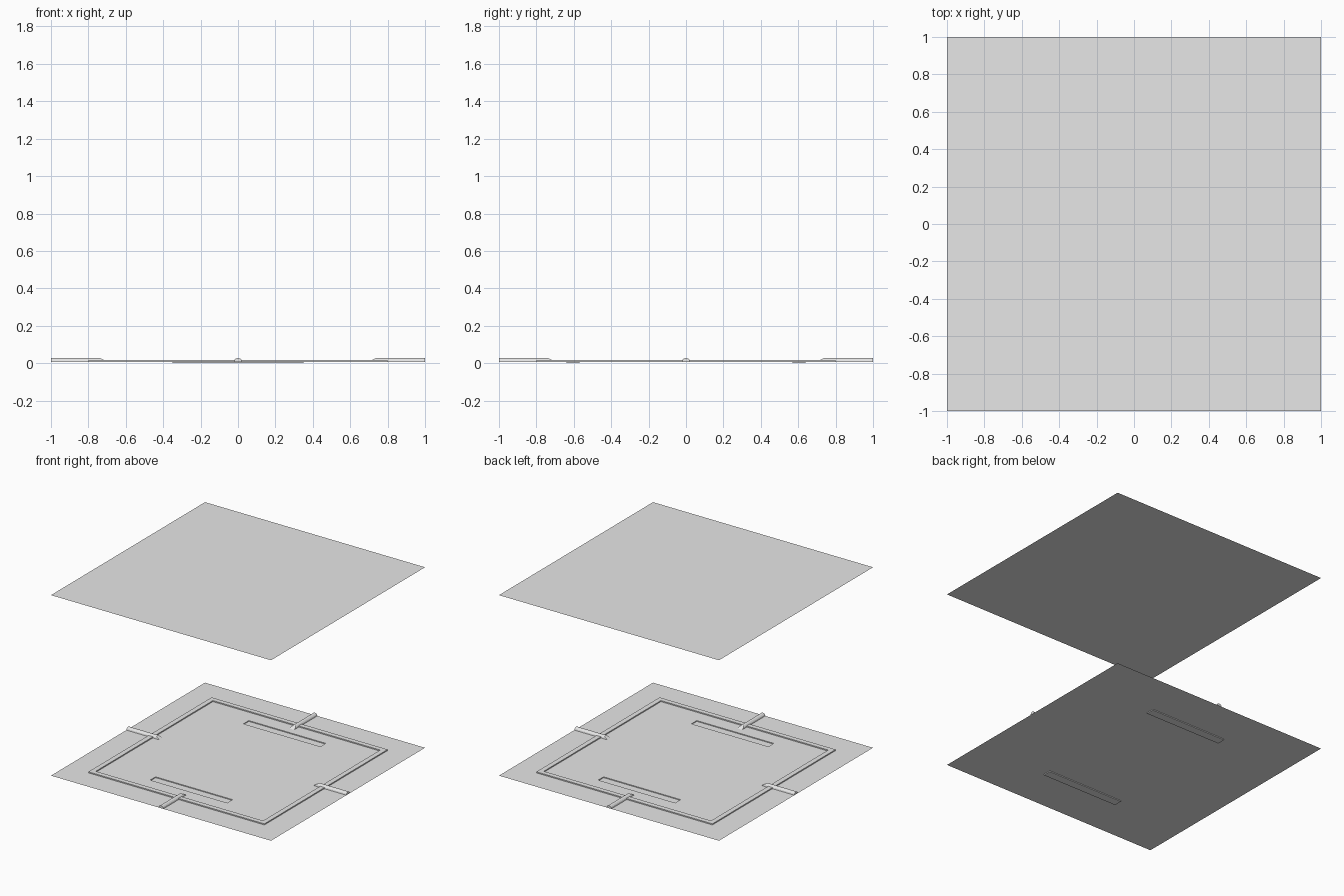
import bpy, bmesh, math
from mathutils import Matrix

if "Cube" in bpy.data.objects:
    bpy.data.objects.remove(bpy.data.objects["Cube"])

grey = bpy.data.materials.new("plain_grey")
grey.use_nodes = True
grey.diffuse_color = (0.8, 0.8, 0.8, 1)
grey.node_tree.nodes["Principled BSDF"].inputs["Base Color"].default_value = (0.8, 0.8, 0.8, 1)

FLOOR = 0.007      # floor level; the slots sink from here to zero
CEILING = 1.49


def finish(name, bm, merge=True):
    if merge:
        bmesh.ops.remove_doubles(bm, verts=bm.verts, dist=1e-5)
    mesh = bpy.data.meshes.new(name)
    bm.to_mesh(mesh)
    bm.free()
    mesh.materials.append(grey)
    obj = bpy.data.objects.new(name, mesh)
    bpy.context.collection.objects.link(obj)
    return obj


def quad(bm, *points):
    return bm.faces.new([bm.verts.new(p) for p in points])


def rect(bm, x0, x1, y0, y1, z):
    return quad(bm, (x0, y0, z), (x1, y0, z), (x1, y1, z), (x0, y1, z))


# Ceiling sheet
bm = bmesh.new()
rect(bm, -1, 1, -1, 1, CEILING)
finish("ceiling", bm)

# Floor sheet with two sunken slots
bm = bmesh.new()
xs = [-1, -0.35, 0.35, 1]
ys = [-1, -0.64, -0.57, 0.57, 0.64, 1]
for i in range(len(xs) - 1):
    for j in range(len(ys) - 1):
        x0, x1, y0, y1 = xs[i], xs[i + 1], ys[j], ys[j + 1]
        if i == 1 and j in (1, 3):
            rect(bm, x0, x1, y0, y1, 0)
            ring = [(x0, y0), (x1, y0), (x1, y1), (x0, y1)]
            for k in range(4):
                a, b = ring[k], ring[(k + 1) % 4]
                quad(bm, (*a, FLOOR), (*b, FLOOR), (*b, 0), (*a, 0))
        else:
            rect(bm, x0, x1, y0, y1, FLOOR)
finish("floor", bm)

# Raised square border
bm = bmesh.new()
outer, inner, top = 0.8, 0.76, 0.016
for k in range(4):
    turn = Matrix.Rotation(k * math.pi / 2, 4, "Z")
    def at(r, side, z):
        return turn @ Matrix.Translation((side * r, -r, z)).translation
    quad(bm, at(outer, -1, top), at(outer, 1, top), at(inner, 1, top), at(inner, -1, top))
    quad(bm, at(outer, -1, FLOOR), at(outer, 1, FLOOR), at(outer, 1, top), at(outer, -1, top))
    quad(bm, at(inner, 1, FLOOR), at(inner, -1, FLOOR), at(inner, -1, top), at(inner, 1, top))
finish("border", bm)

# Half-round conduits crossing the border at the middle of each side
SEGMENTS, RADIUS = 6, 0.021
for k, side in enumerate(("front", "left", "back", "right")):
    bm = bmesh.new()
    start, end = [], []
    for s in range(SEGMENTS + 1):
        a = math.pi * s / SEGMENTS
        x, h = RADIUS * math.cos(a), RADIUS * math.sin(a)
        start.append(bm.verts.new((x, -1, FLOOR + h)))
        end.append(bm.verts.new((x, -0.7 - 1.8 * h, FLOOR + h)))
    for s in range(SEGMENTS):
        bm.faces.new((start[s], end[s], end[s + 1], start[s + 1]))
    bm.faces.new(start)
    bm.faces.new(end)
    bmesh.ops.recalc_face_normals(bm, faces=bm.faces)
    bmesh.ops.rotate(bm, verts=bm.verts, cent=(0, 0, 0),
                     matrix=Matrix.Rotation(k * math.pi / 2, 3, "Z"))
    finish(side + "_conduit", bm)
